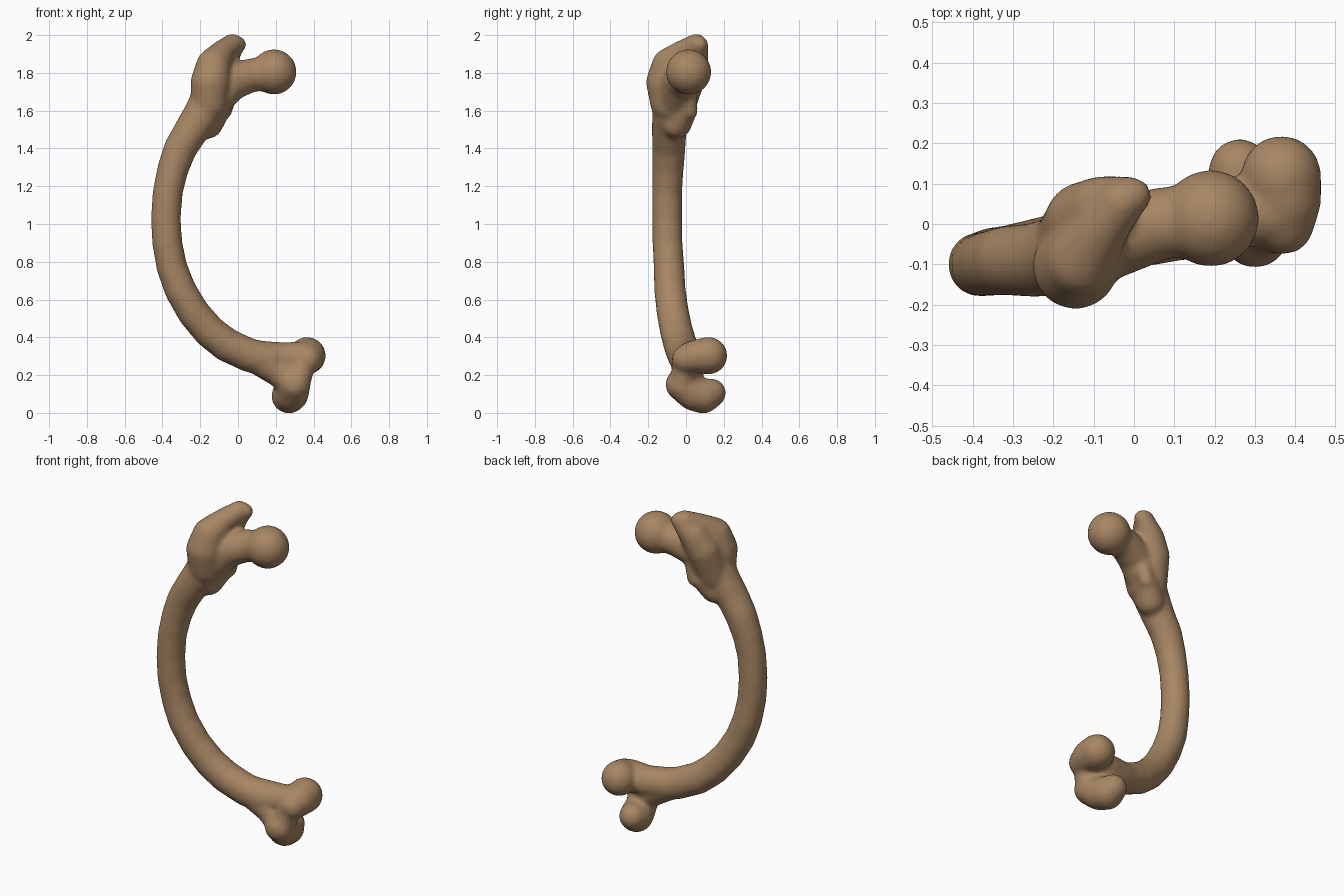
import bpy
import bmesh
from mathutils import Vector

cube = bpy.data.objects.get("Cube")
if cube:
    bpy.data.objects.remove(cube, do_unlink=True)

bone_mat = bpy.data.materials.new("brown bone")
bone_mat.use_nodes = True
color = (0.39, 0.24, 0.127, 1)
bone_mat.diffuse_color = color
bone_mat.node_tree.nodes["Principled BSDF"].inputs["Base Color"].default_value = color

# Unit sphere directions shared by every rounded part
sphere = bmesh.new()
bmesh.ops.create_icosphere(sphere, subdivisions=3, radius=1)
directions = [v.co.copy() for v in sphere.verts]
sphere.free()

mesh = bpy.data.meshes.new("thigh_bone")
bm = bmesh.new()


def hull(*balls):
    """Add the convex wrap of (x, y, z, radius) balls."""
    part = bmesh.new()
    for x, y, z, radius in balls:
        for d in directions:
            part.verts.new(Vector((x, y, z)) + d * radius)
    bmesh.ops.convex_hull(part, input=part.verts[:])
    loose = [v for v in part.verts if not v.link_faces]
    bmesh.ops.delete(part, geom=loose, context='VERTS')
    bmesh.ops.recalc_face_normals(part, faces=part.faces[:])
    part.to_mesh(mesh)
    part.free()
    bm.from_mesh(mesh)


def limb(*balls):
    """Rounded, tapering segments through a chain of balls."""
    for a, b in zip(balls, balls[1:]):
        hull(a, b)


# Bowed shaft
limb((-.13, -.07, 1.70, .105), (-.19, -.08, 1.58, .1), (-.25, -.09, 1.49, .092),
     (-.305, -.09, 1.4, .088), (-.345, -.095, 1.29, .083), (-.372, -.1, 1.17, .08),
     (-.382, -.1, 1.03, .08), (-.375, -.098, .9, .08), (-.35, -.09, .77, .082),
     (-.305, -.085, .65, .084), (-.235, -.07, .53, .086), (-.15, -.05, .43, .088),
     (-.06, -.03, .36, .09), (.06, -.01, .305, .09), (.17, .01, .28, .092))

# Head and neck
hull((.19, .014, 1.805, .121))
limb((.16, .012, 1.8, .09), (.06, 0, 1.785, .09), (-.04, -.03, 1.75, .1), (-.15, -.07, 1.63, .095))

# Greater trochanter: front swelling, back wall and hooked crest
limb((-.15, -.09, 1.64, .1), (-.145, -.105, 1.75, .107), (-.13, -.09, 1.84, .092),
     (-.085, -.02, 1.905, .068), (-.03, .055, 1.95, .058), (0, .07, 1.95, .045))
limb((-.15, -.05, 1.62, .1), (-.125, .01, 1.78, .095), (-.08, .04, 1.87, .08),
     (-.015, .07, 1.945, .05))

# Lesser trochanter
limb((-.16, -.05, 1.53, .08), (-.1, 0, 1.6, .06), (-.072, .022, 1.595, .041), (-.06, 0, 1.7, .06))

# Flared lower end
limb((.1, 0, .295, .09), (.24, .03, .285, .088), (.35, .03, .295, .085))
limb((.1, 0, .29, .085), (.22, .01, .22, .085), (.28, 0, .17, .085))

# Upper and lower condyles
limb((.37, 0, .285, .077), (.375, .06, .3, .09), (.365, .12, .303, .1))
limb((.3, -.025, .15, .085), (.285, .04, .1, .09), (.27, .09, .09, .094), (.262, .135, .105, .077))
limb((.34, -.01, .24, .065), (.315, -.02, .16, .07))

bm.to_mesh(mesh)
bm.free()
bone = bpy.data.objects.new("thigh_bone", mesh)
bpy.context.collection.objects.link(bone)
mesh.materials.append(bone_mat)

# Fuse the parts into one soft surface
remesh = bone.modifiers.new("fuse", 'REMESH')
remesh.mode = 'VOXEL'
remesh.voxel_size = .011
soften = bone.modifiers.new("soften", 'SMOOTH')
soften.factor = .5
soften.iterations = 14
bpy.context.view_layer.objects.active = bone
bone.select_set(True)
for name in ("fuse", "soften"):
    bpy.ops.object.modifier_apply(modifier=name)
bpy.ops.object.shade_smooth()
